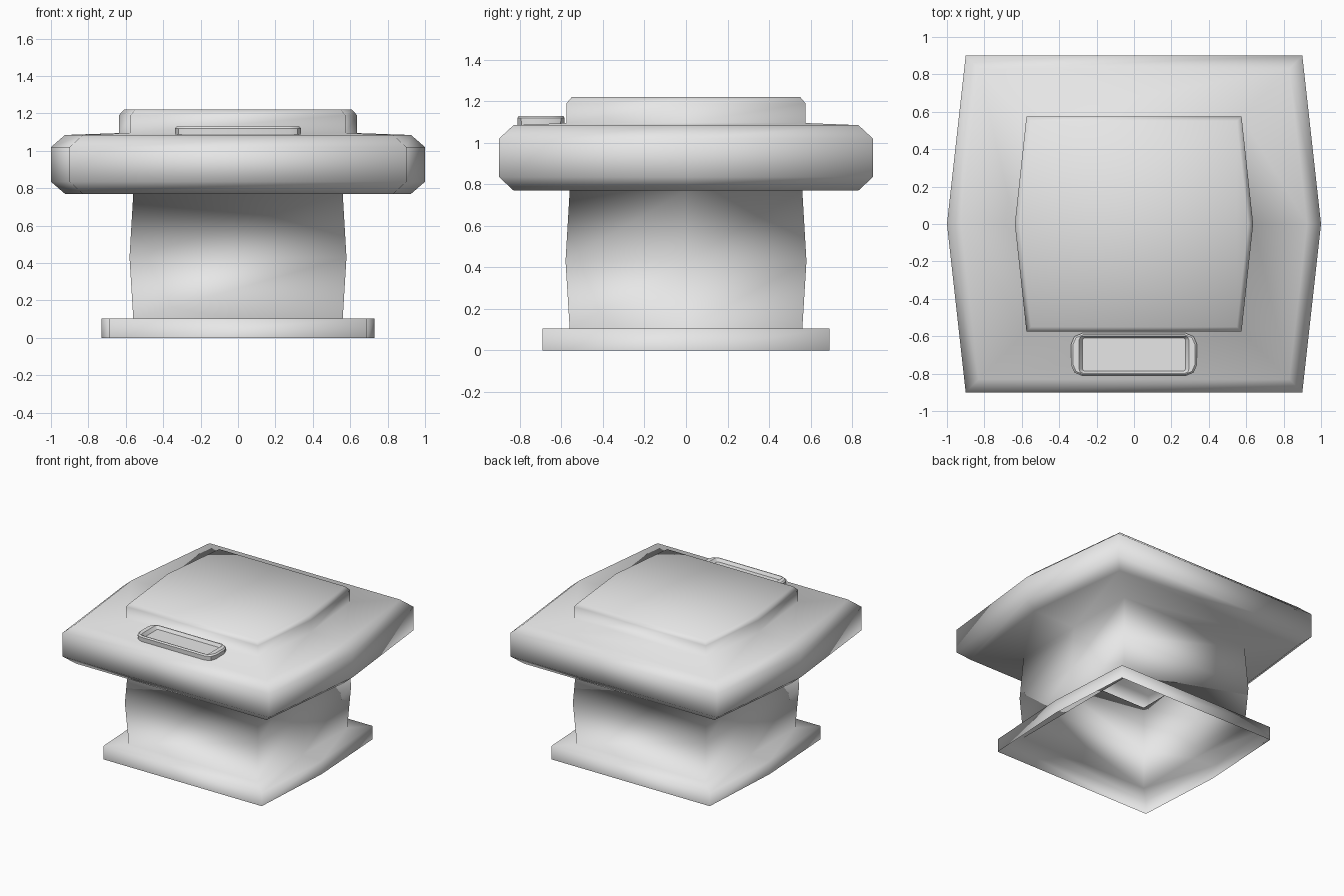
import bpy, bmesh

cube = bpy.data.objects.get("Cube")
if cube:
    bpy.data.objects.remove(cube, do_unlink=True)

grey = bpy.data.materials.new("light_grey")
grey.use_nodes = True
colour = (0.8, 0.8, 0.8, 1)
grey.diffuse_color = colour
grey.node_tree.nodes["Principled BSDF"].inputs["Base Color"].default_value = colour


def loft(name, rings, smooth=True):
    """Join closed rings with quads and cap the last one."""
    bm = bmesh.new()
    loops = [[bm.verts.new(p) for p in ring] for ring in rings]
    for a, b in zip(loops, loops[1:]):
        for i in range(len(a)):
            j = (i + 1) % len(a)
            bm.faces.new((a[i], a[j], b[j], b[i]))
    bm.faces.new(loops[-1])
    for f in bm.faces:
        f.smooth = smooth
    mesh = bpy.data.meshes.new(name)
    bm.to_mesh(mesh)
    bm.free()
    mesh.materials.append(grey)
    obj = bpy.data.objects.new(name, mesh)
    bpy.context.collection.objects.link(obj)
    return obj


def section(half, mid, z):
    """Square outline whose two sides swell out to mid at y = 0."""
    return [(-half, -half, z), (half, -half, z), (mid, 0, z),
            (half, half, z), (-half, half, z), (-mid, 0, z)]


def rounded(w, d, cut, z, y=-0.698):
    """Rectangle with two-step rounded corners."""
    c, k = cut, cut * 0.3
    quarter = [(w, d - c), (w - k, d - k), (w - c, d)]
    pts = quarter + [(-px, py) for px, py in reversed(quarter)]
    pts += [(-px, -py) for px, py in pts]
    return [(px, y + py, z) for px, py in pts]


# Hollow body, open underneath: base, neck, wide lid and raised cap
body = [
    (0.69, 0.73, 0.0), (0.69, 0.73, 0.105),      # base
    (0.56, 0.56, 0.105), (0.58, 0.58, 0.43),     # neck
    (0.56, 0.56, 0.77), (0.83, 0.925, 0.77),     # lid underside
    (0.9, 1.0, 0.835), (0.9, 1.0, 1.02),         # lid rim
    (0.83, 0.925, 1.085), (0.575, 0.637, 1.095), # lid top
    (0.575, 0.637, 1.19), (0.55, 0.61, 1.22),    # raised cap
]
loft("vent_body", [section(*r) for r in body])

# Framed plate on the front of the lid
plate = [
    (0.335, 0.112, 0.06, 1.085), (0.337, 0.114, 0.06, 1.12),
    (0.327, 0.106, 0.055, 1.13), (0.293, 0.1, 0.02, 1.13),
    (0.275, 0.088, 0.01, 1.105),
]
handle = loft("front_plate", [rounded(*r) for r in plate])
bpy.ops.object.select_all(action="DESELECT")
handle.select_set(True)
bpy.context.view_layer.objects.active = handle
bpy.ops.object.shade_smooth_by_angle(angle=0.7)
